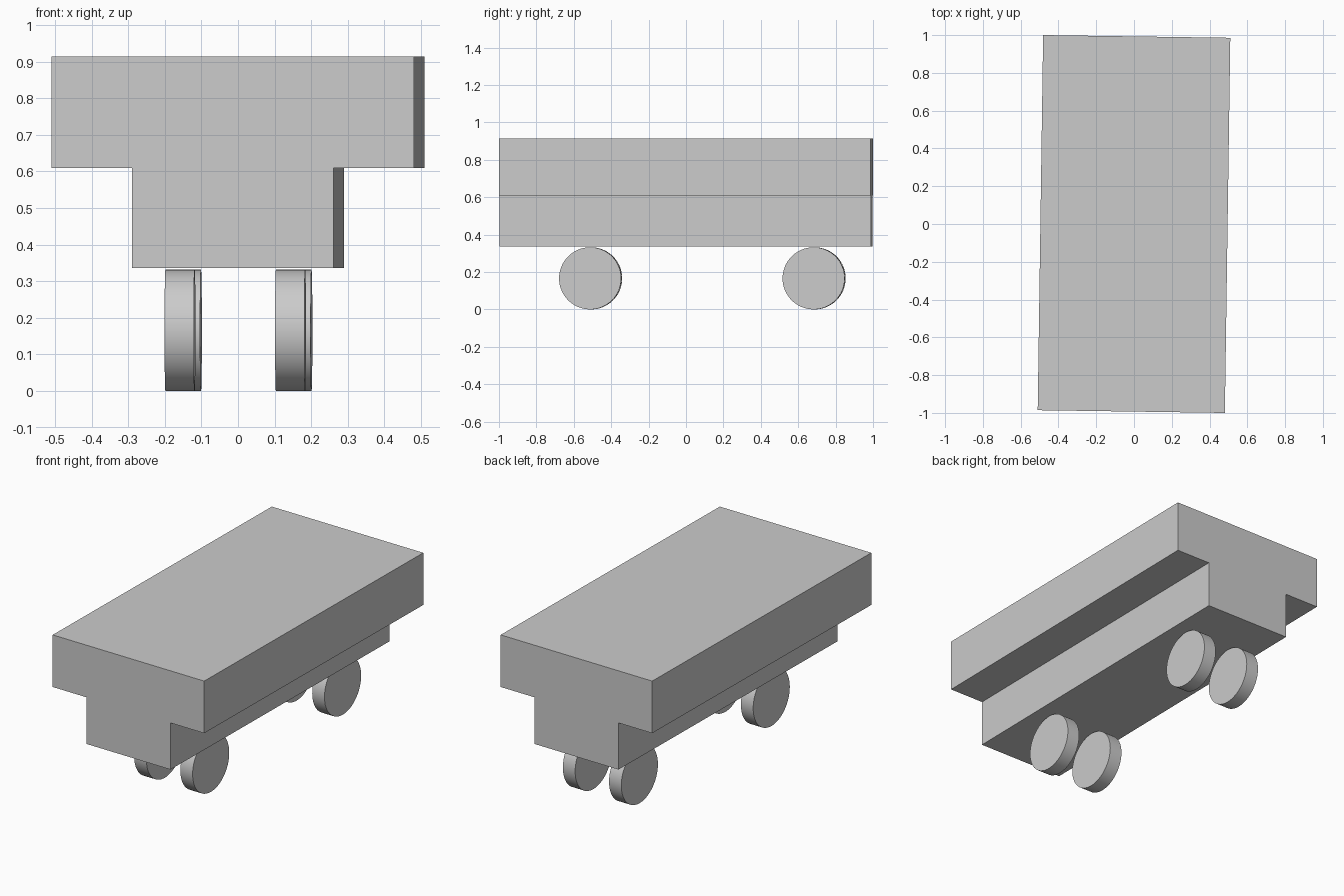
import bpy
import math
from mathutils import Matrix

cube = bpy.data.objects.get("Cube")
if cube:
    bpy.data.objects.remove(cube, do_unlink=True)

YAW = Matrix.Rotation(-0.0145, 4, 'Z')  # whole vehicle sits slightly turned
LENGTH = 1.986

# Single plain grey
grey = bpy.data.materials.new("light_grey")
grey.use_nodes = True
colour = (0.6, 0.6, 0.6, 1)
grey.diffuse_color = colour
grey.node_tree.nodes["Principled BSDF"].inputs["Base Color"].default_value = colour


def finish(obj, name, location, turn=Matrix()):
    obj.name = name
    obj.data.materials.append(grey)
    obj.matrix_world = YAW @ Matrix.Translation(location) @ turn


def slab(name, width, bottom, top):
    bpy.ops.mesh.primitive_cube_add(size=1)
    obj = bpy.context.object
    obj.data.transform(Matrix.Diagonal((width, LENGTH, top - bottom, 1)))
    finish(obj, name, (0, 0, (bottom + top) / 2))


def wheel(name, x, y):
    bpy.ops.mesh.primitive_cylinder_add(vertices=64, radius=0.166, depth=0.08)
    obj = bpy.context.object
    bpy.ops.object.shade_smooth_by_angle(angle=math.radians(30))
    finish(obj, name, (x, y, 0.166), Matrix.Rotation(math.pi / 2, 4, 'Y'))


# Wide upper body over a narrow lower body
slab("upper_body", 0.991, 0.609, 0.914)
slab("lower_body", 0.55, 0.336, 0.609)

# Two pairs of wheels
for end, y in (("front", -0.51), ("back", 0.685)):
    for side, x in (("left", 0.151), ("right", -0.151)):
        wheel(f"{end}_{side}_wheel", x, y)
